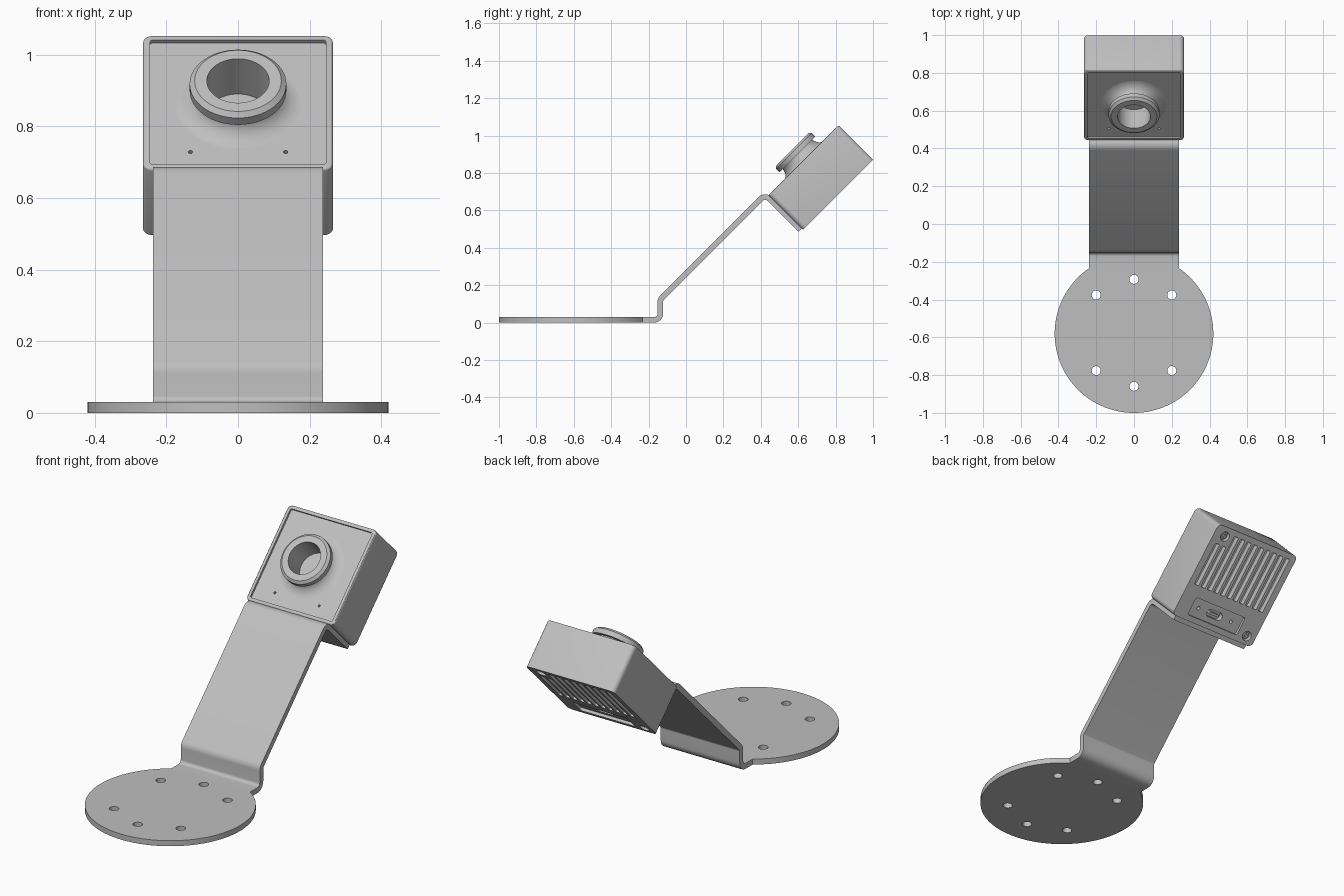
import bpy, bmesh, math
from mathutils import Vector, Matrix

cube = bpy.data.objects.get("Cube")
if cube:
    bpy.data.objects.remove(cube, do_unlink=True)

GREY = (0.52, 0.52, 0.52, 1)
mat = bpy.data.materials.new("light grey")
mat.use_nodes = True
mat.diffuse_color = GREY
mat.node_tree.nodes["Principled BSDF"].inputs["Base Color"].default_value = GREY

# Camera housing frame: front faces local -y, tilted back 45 degrees
HEAD = Matrix.Translation((0, 0.628, 0.868)) @ Matrix.Rotation(math.radians(-45), 4, "X")
SIZE, DEPTH = 0.53, 0.26


def finish(name, bm, matrix=None):
    bmesh.ops.recalc_face_normals(bm, faces=bm.faces)
    mesh = bpy.data.meshes.new(name)
    bm.to_mesh(mesh)
    bm.free()
    mesh.materials.append(mat)
    ob = bpy.data.objects.new(name, mesh)
    bpy.context.collection.objects.link(ob)
    if matrix:
        ob.matrix_world = matrix
    return ob


def prism(name, outline, a, b, axis, matrix=None, round_front=0):
    """Extrude a 2D outline from a to b along the given axis."""
    place = {"x": lambda p: (a, p[0], p[1]),
             "y": lambda p: (p[0], a, p[1]),
             "z": lambda p: (p[0], p[1], a)}[axis]
    bm = bmesh.new()
    face = bm.faces.new([bm.verts.new(place(p)) for p in outline])
    front = list(face.edges)
    new = bmesh.ops.extrude_face_region(bm, geom=[face], use_keep_orig=True)["geom"]
    shift = Vector([(b - a) if axis == c else 0 for c in "xyz"])
    bmesh.ops.translate(bm, vec=shift, verts=[v for v in new if isinstance(v, bmesh.types.BMVert)])
    bmesh.ops.recalc_face_normals(bm, faces=bm.faces)
    if round_front:
        bmesh.ops.bevel(bm, geom=front, offset=round_front, segments=3, profile=0.5, affect="EDGES")
    return finish(name, bm, matrix)


def rounded(x, z, w, h, r, steps=6):
    """Rounded rectangle outline; becomes a slot or circle for large r."""
    pts = []
    for i, (sx, sz) in enumerate(((1, 1), (-1, 1), (-1, -1), (1, -1))):
        for k in range(steps + 1):
            t = math.pi / 2 * (i + k / steps)
            p = (x + sx * (w / 2 - r) + r * math.cos(t), z + sz * (h / 2 - r) + r * math.sin(t))
            if not pts or (Vector(p) - Vector(pts[-1])).length > 1e-5:
                pts.append(p)
    if (Vector(pts[0]) - Vector(pts[-1])).length < 1e-5:
        pts.pop()
    return pts


def circle(x, z, r):
    return rounded(x, z, 2 * r, 2 * r, r)


def cut(ob, cutter):
    mod = ob.modifiers.new("cut", "BOOLEAN")
    mod.operation, mod.solver, mod.object = "DIFFERENCE", "EXACT", cutter
    bpy.context.view_layer.objects.active = ob
    bpy.ops.object.modifier_apply(modifier=mod.name)
    bpy.data.objects.remove(cutter, do_unlink=True)


def pocket(ob, outline, a, b):
    cut(ob, prism("cutter", outline, a, b, "y", HEAD))


def lathe(name, profile, steps=64):
    """Spin (radius, height out of the front) around the lens axis."""
    bm = bmesh.new()
    vs = [bm.verts.new((r, -n, 0)) for r, n in profile]
    es = [bm.edges.new(pair) for pair in zip(vs, vs[1:])]
    bmesh.ops.spin(bm, geom=vs + es, cent=(0, 0, 0), axis=(0, 1, 0),
                   angle=math.tau, steps=steps)
    bmesh.ops.remove_doubles(bm, verts=bm.verts, dist=1e-5)
    return finish(name, bm, HEAD)


def bent_sheet(points, radius, t, steps=7):
    """Outline of a folded sheet of thickness t along a centre line."""
    pts = [Vector(p) for p in points]
    d = [(q - p).normalized() for p, q in zip(pts, pts[1:])]
    left = lambda v: Vector((-v.y, v.x))
    rail = [(pts[0], left(d[0]))]
    for corner, d0, d1 in zip(pts[1:], d, d[1:]):
        turn = math.atan2(d0.x * d1.y - d0.y * d1.x, d0.dot(d1))
        r = math.copysign(radius, turn)
        centre = corner - d0 * radius * math.tan(abs(turn) / 2) + left(d0) * r
        for k in range(steps + 1):
            n = Matrix.Rotation(turn * k / steps, 2) @ left(d0)
            rail.append((centre - n * r, n))
    rail.append((pts[-1], left(d[-1])))
    return [p + n * t / 2 for p, n in rail] + [p - n * t / 2 for p, n in reversed(rail)]


# Round base plate, trimmed straight where the arm joins
R, CY, HALF, T = 0.42, -0.58, 0.237, 0.03
gap = math.asin(HALF / R)
arc = [math.pi / 2 + gap + (math.tau - 2 * gap) * k / 96 for k in range(97)]
base = prism("base_plate", [(R * math.cos(t), CY + R * math.sin(t)) for t in arc], 0, T, "z")
for k in range(8):
    if k % 4:
        t = k * math.pi / 4
        cut(base, prism("cutter", circle(0.283 * math.cos(t), -0.576 + 0.283 * math.sin(t), 0.024),
                        -0.1, 0.1, "z"))

# Bent sheet arm with mounting flange under the housing
neck_y = CY + R * math.cos(gap)
arm = prism("bent_arm", bent_sheet([(neck_y, 0.015), (-0.137, 0.015), (-0.137, 0.125),
                                    (0.423, 0.685), (0.612, 0.496)], 0.033, T),
            -HALF, HALF, "x")

# Housing with recessed front panel and lens opening
housing = prism("housing", rounded(0, 0, SIZE, SIZE, 0.025), 0, DEPTH, "y", HEAD, 0.007)
pocket(housing, rounded(0, 0, 0.492, 0.492, 0.01), -0.1, 0.012)
pocket(housing, circle(0, 0, 0.1), -0.1, 0.075)
for side in (-1, 1):
    pocket(housing, circle(side * 0.133, -0.185, 0.006), -0.1, 0.03)

# Cooling slots on the back, shortened beside the upper screw
for i in range(11):
    x = 0.215 - 0.043 * i
    top = 0.165 if x > 0.14 else 0.235
    pocket(housing, rounded(x, (top - 0.075) / 2, 0.028, top + 0.075, 0.006), DEPTH - 0.03, 0.4)

# Connector recess with a socket and two small holes
pocket(housing, rounded(0.015, -0.185, 0.33, 0.1, 0.012), DEPTH - 0.015, 0.4)
pocket(housing, rounded(0.02, -0.185, 0.1, 0.042, 0.02), DEPTH - 0.045, 0.4)
for x in (0.127, -0.09):
    pocket(housing, circle(x, -0.185, 0.009), DEPTH - 0.04, 0.4)
plug = prism("socket_tongue", rounded(0.02, -0.185, 0.06, 0.014, 0.004),
             DEPTH - 0.05, DEPTH - 0.02, "y", HEAD)

# Sunken screws in two opposite back corners
screws = []
for x, z in ((0.195, 0.215), (-0.21, -0.22)):
    pocket(housing, circle(x, z, 0.026), DEPTH - 0.025, 0.4)
    screw = prism("back_screw", circle(x, z, 0.018), DEPTH - 0.03, DEPTH - 0.01, "y", HEAD)
    pocket(screw, circle(x, z, 0.009), DEPTH - 0.02, 0.4)
    screws.append(screw)

# Lens barrel: bore, chamfered ring and flared foot
flare = [(0.18 - 0.068 * math.cos(t), 0.045 - 0.0575 * math.sin(t))
         for t in (math.pi / 2 * k / 10 for k in range(11))]
lens = lathe("lens_barrel", [(0, -0.055), (0.087, -0.055), (0.087, 0.084), (0.121, 0.084),
                             (0.135, 0.072), (0.135, 0.045)] + flare)

# Smooth the curved surfaces, keep the edges crisp
bpy.ops.object.select_all(action="DESELECT")
for ob in [base, arm, housing, plug, lens] + screws:
    ob.select_set(True)
bpy.context.view_layer.objects.active = housing
bpy.ops.object.shade_smooth_by_angle(angle=math.radians(30))
